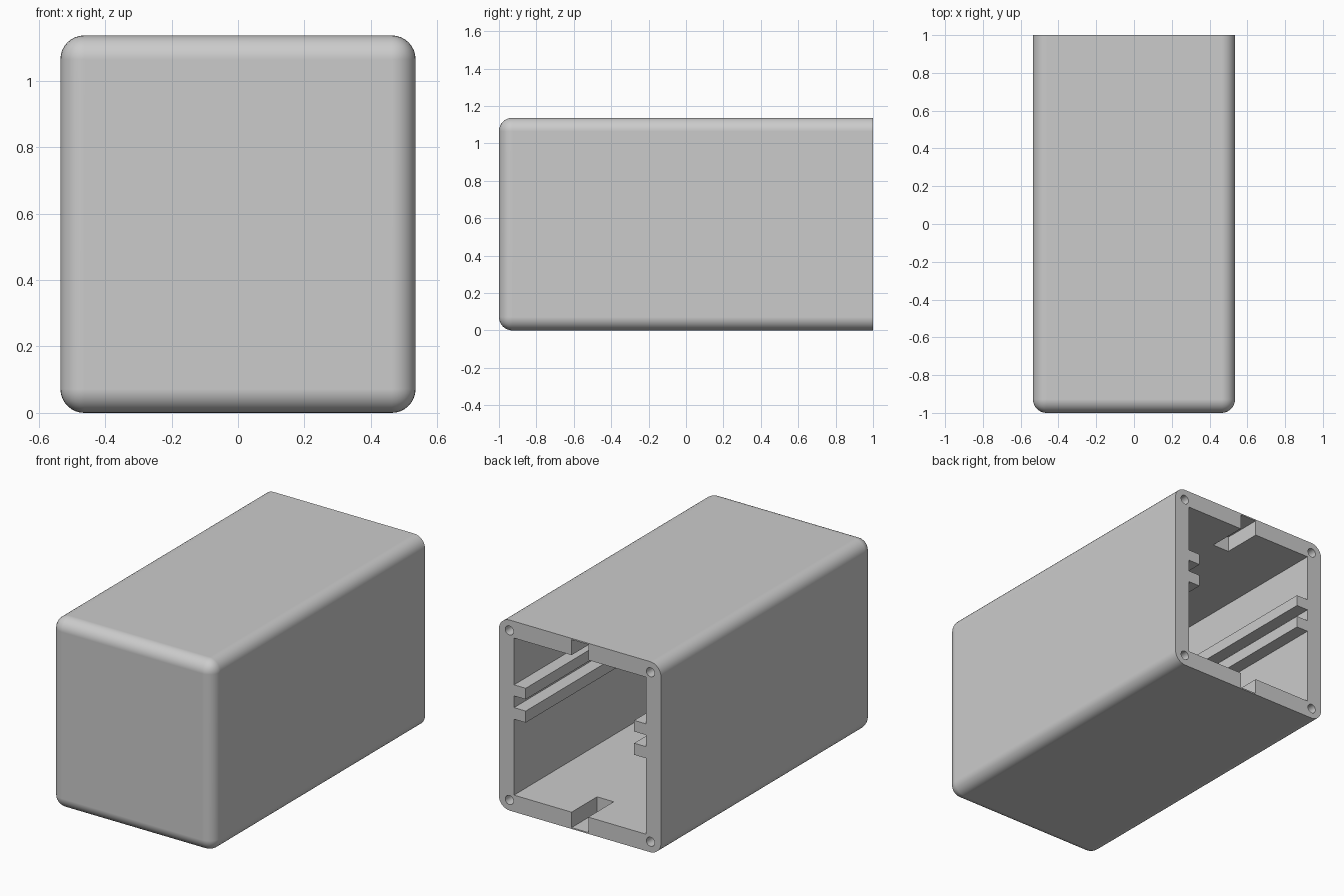
import bpy, bmesh, math
from mathutils import Matrix, Vector

if "Cube" in bpy.data.objects:
    bpy.data.objects.remove(bpy.data.objects["Cube"], do_unlink=True)

W, D, H = 1.07, 2.0, 1.137      # outer size
MID = H / 2
R = 0.072                       # rounding of the outer edges
WALL = 0.1

grey = bpy.data.materials.new("light_grey")
grey.use_nodes = True
colour = (0.6, 0.6, 0.6, 1)
grey.diffuse_color = colour
grey.node_tree.nodes["Principled BSDF"].inputs["Base Color"].default_value = colour


def make_object(name, bm):
    bmesh.ops.recalc_face_normals(bm, faces=bm.faces)
    mesh = bpy.data.meshes.new(name)
    bm.to_mesh(mesh)
    bm.free()
    mesh.materials.append(grey)
    obj = bpy.data.objects.new(name, mesh)
    bpy.context.collection.objects.link(obj)
    return obj


def add_box(bm, size, centre):
    matrix = Matrix.Translation(centre) @ Matrix.Diagonal((*size, 1))
    return bmesh.ops.create_cube(bm, size=1, matrix=matrix)


def cut(target, cutter):
    mod = target.modifiers.new("cut", 'BOOLEAN')
    mod.operation = 'DIFFERENCE'
    mod.solver = 'EXACT'
    mod.object = cutter
    bpy.context.view_layer.objects.active = target
    bpy.ops.object.modifier_apply(modifier=mod.name)
    bpy.data.objects.remove(cutter, do_unlink=True)


# Outer block, rounded everywhere except around the open back
bm = bmesh.new()
add_box(bm, (W, D, H), (0, 0, MID))
edges = [e for e in bm.edges if not all(v.co.y > 0 for v in e.verts)]
bmesh.ops.bevel(bm, geom=edges, offset=R, offset_type='OFFSET', segments=8,
                profile=0.5, affect='EDGES', clamp_overlap=True)
housing = make_object("housing", bm)

# Cavity profile, stepped in to leave two guide rails on each side wall
inner, rail = W / 2 - WALL, W / 2 - WALL - 0.077
half = [(inner, WALL)]
for low, high in ((0.553, 0.622), (0.692, 0.758)):
    half += [(inner, low), (rail, low), (rail, high), (inner, high)]
half.append((inner, H - WALL))
outline = half + [(-x, z) for x, z in reversed(half)]
bm = bmesh.new()
face = bm.faces.new([bm.verts.new((x, WALL - D / 2, z)) for x, z in outline])
extruded = bmesh.ops.extrude_face_region(bm, geom=[face])["geom"]
bmesh.ops.translate(bm, vec=Vector((0, D, 0)),
                    verts=[v for v in extruded if isinstance(v, bmesh.types.BMVert)])
cut(housing, make_object("cavity_cutter", bm))

# Latch slots in the floor and roof, leaving a thin outer skin
bm = bmesh.new()
for side in (-1, 1):
    add_box(bm, (0.11, 0.34, 0.2), (0, 0.93, MID + side * (MID - 0.108)))
cut(housing, make_object("slot_cutter", bm))

# Screw holes in the back corners
bm = bmesh.new()
for sx in (-1, 1):
    for sz in (-1, 1):
        place = Matrix.Translation((sx * 0.466, 0.95, MID + sz * 0.506))
        bmesh.ops.create_cone(bm, cap_ends=True, segments=32, radius1=0.027,
                              radius2=0.027, depth=0.5,
                              matrix=place @ Matrix.Rotation(math.pi / 2, 4, 'X'))
cut(housing, make_object("screw_hole_cutter", bm))

# Smooth rounding with crisp openings
bpy.ops.object.select_all(action='DESELECT')
housing.select_set(True)
bpy.context.view_layer.objects.active = housing
bpy.ops.object.shade_smooth_by_angle(angle=math.radians(30))
normals = housing.modifiers.new("weighted_normals", 'WEIGHTED_NORMAL')
normals.keep_sharp = True
